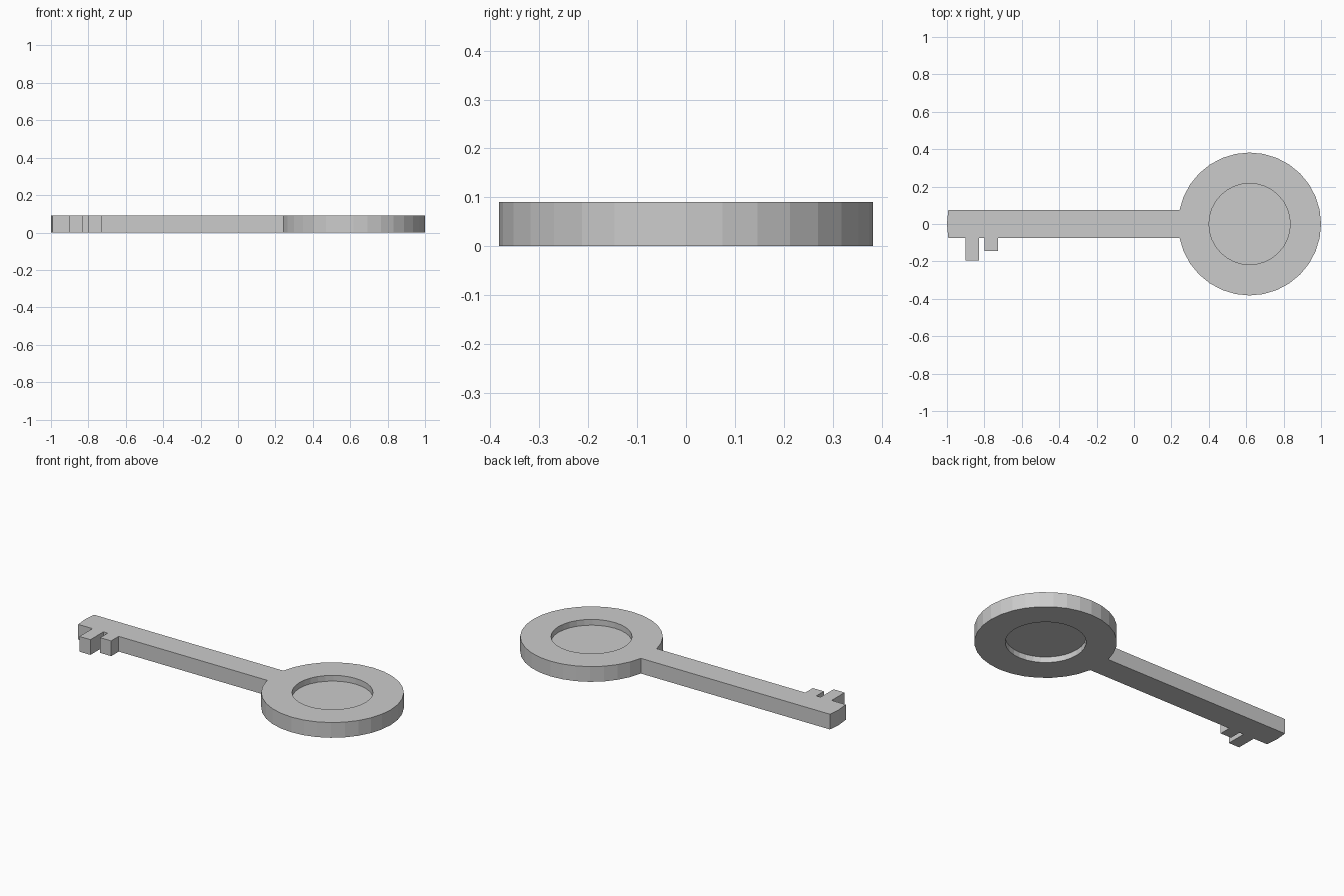
import bpy, bmesh
from math import sin, cos, tau

if "Cube" in bpy.data.objects:
    bpy.data.objects.remove(bpy.data.objects["Cube"])

CX, R_OUT, R_IN, N, H = 0.618, 0.382, 0.217, 32, 0.09
HALF = R_OUT * sin(tau / N)          # half width of the shaft


def circle(bm, r, z=0.0):
    return [bm.verts.new((CX + r * cos(i * tau / N), r * sin(i * tau / N), z)) for i in range(N)]


def finish(bm, name, height):
    # Extrude the flat faces upwards into a closed solid
    ext = bmesh.ops.extrude_face_region(bm, geom=bm.faces[:], use_keep_orig=True)
    top = [g for g in ext["geom"] if isinstance(g, bmesh.types.BMVert)]
    bmesh.ops.translate(bm, verts=top, vec=(0, 0, height))
    bmesh.ops.recalc_face_normals(bm, faces=bm.faces[:])
    me = bpy.data.meshes.new(name)
    bm.to_mesh(me)
    bm.free()
    ob = bpy.data.objects.new(name, me)
    bpy.context.collection.objects.link(ob)
    return ob


# Key body: ring-shaped bow joined to the shaft with two teeth
bm = bmesh.new()
outer, inner = circle(bm, R_OUT), circle(bm, R_IN)
for i in range(N):
    j = (i + 1) % N
    bm.faces.new((inner[i], outer[i], outer[j], inner[j]))
outline = [(-0.993, HALF), (-1.0, 0), (-0.993, -HALF)]
for x0, x1, y in ((-0.90, -0.828, -0.196), (-0.80, -0.728, -0.145)):
    outline += [(x0, -HALF), (x0, y), (x1, y), (x1, -HALF)]
m = N // 2
shaft = [bm.verts.new((x, y, 0)) for x, y in outline]
bm.faces.new([outer[m + 1], outer[m], outer[m - 1]] + shaft)
finish(bm, "key_body", H)

# Thin recessed plate filling the bow
bm = bmesh.new()
bm.faces.new(circle(bm, R_IN, 0.034))
finish(bm, "bow_plate", 0.022)
